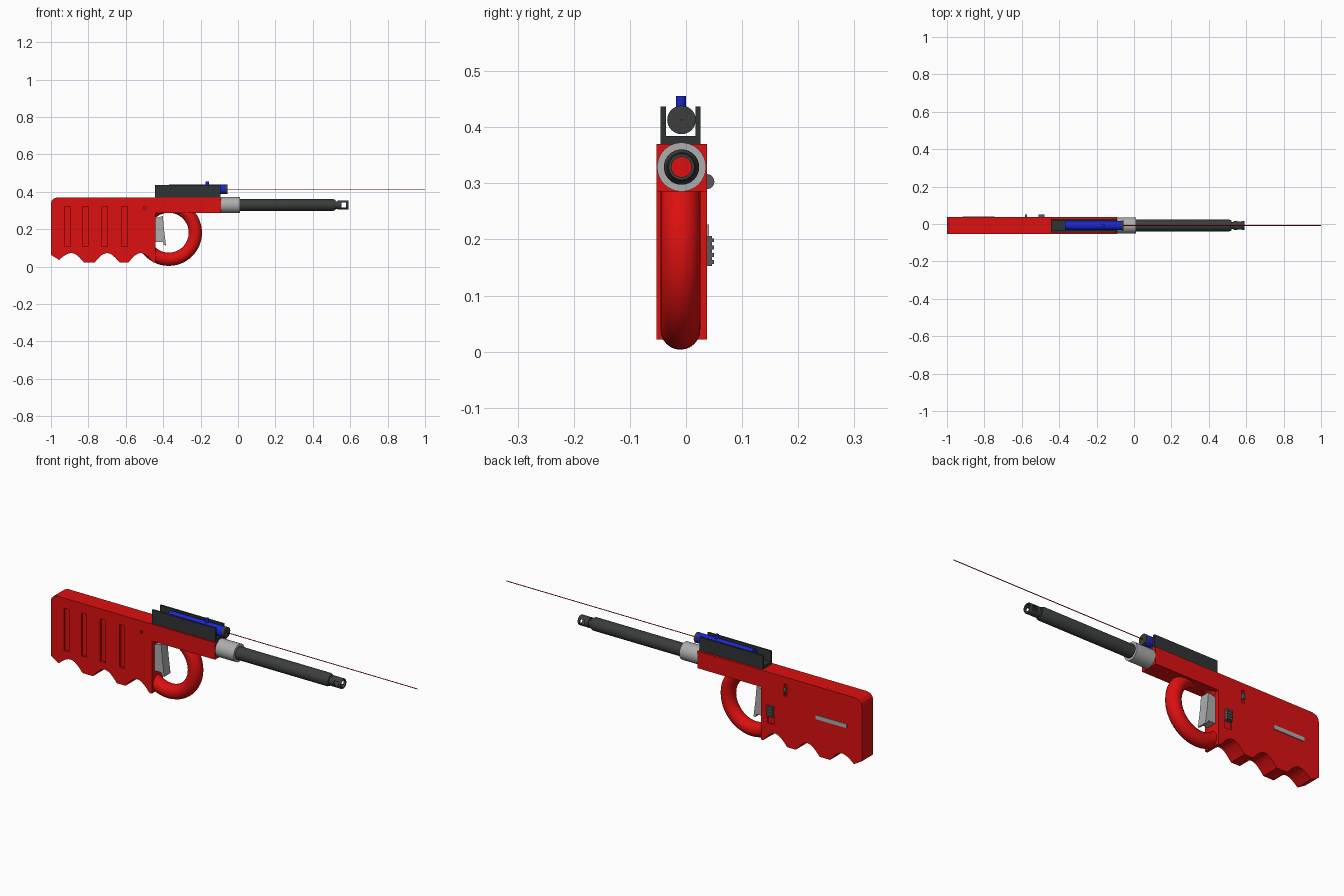
import bpy, bmesh, math
from mathutils import Vector, Matrix

if "Cube" in bpy.data.objects:
    bpy.data.objects.remove(bpy.data.objects["Cube"])

YC = -0.008           # mid plane of the body
Y0, Y1 = -0.053, 0.037


def mat(name, rgb):
    m = bpy.data.materials.new(name)
    m.diffuse_color = (*rgb, 1)
    m.use_nodes = True
    m.node_tree.nodes["Principled BSDF"].inputs["Base Color"].default_value = m.diffuse_color
    return m


RED = mat("red plastic", (0.72, 0.005, 0.005))
DARK = mat("dark grey", (0.045, 0.048, 0.048))
RAIL = mat("charcoal", (0.03, 0.034, 0.036))
STEEL = mat("light grey", (0.42, 0.42, 0.42))
BLUE = mat("blue", (0.01, 0.02, 0.62))
GREY = mat("mid grey", (0.1, 0.1, 0.1))


def finish(bm, name, material, smooth=False):
    bmesh.ops.recalc_face_normals(bm, faces=bm.faces)
    me = bpy.data.meshes.new(name)
    bm.to_mesh(me)
    bm.free()
    ob = bpy.data.objects.new(name, me)
    bpy.context.collection.objects.link(ob)
    me.materials.append(material)
    if smooth:
        bpy.ops.object.select_all(action='DESELECT')
        ob.select_set(True)
        bpy.context.view_layer.objects.active = ob
        bpy.ops.object.shade_smooth_by_angle(angle=math.radians(35))
    return ob


def box(name, material, x, y, z):
    bm = bmesh.new()
    bmesh.ops.create_cube(bm, size=1)
    for v in bm.verts:
        v.co = [lo + (c + 0.5) * (hi - lo) for c, (lo, hi) in zip(v.co, (x, y, z))]
    return finish(bm, name, material)


def extrude(name, material, pts, vec):
    bm = bmesh.new()
    f = bm.faces.new([bm.verts.new(p) for p in pts])
    r = bmesh.ops.extrude_face_region(bm, geom=[f])
    bmesh.ops.translate(bm, vec=vec, verts=[g for g in r['geom'] if isinstance(g, bmesh.types.BMVert)])
    return finish(bm, name, material)


def lathe(name, material, prof, z, y=YC, seg=32):
    """Closed (x, radius) loop spun round an x-parallel axis."""
    bm = bmesh.new()
    rings = [[bm.verts.new((px, y + r * math.cos(a), z + r * math.sin(a))) for px, r in prof]
             for a in (2 * math.pi * i / seg for i in range(seg))]
    n = len(prof)
    for i in range(seg):
        a, b = rings[i], rings[(i + 1) % seg]
        for j in range(n):
            k = (j + 1) % n
            bm.faces.new((a[j], a[k], b[k], b[j]))
    bmesh.ops.remove_doubles(bm, verts=bm.verts, dist=1e-6)
    return finish(bm, name, material, True)


def rod(name, material, x0, x1, r, z, seg=32):
    bm = bmesh.new()
    bmesh.ops.create_cone(bm, cap_ends=True, segments=seg, radius1=r, radius2=r, depth=x1 - x0,
                          matrix=Matrix.Translation(((x0 + x1) / 2, YC, z)) @ Matrix.Rotation(math.pi / 2, 4, 'Y'))
    return finish(bm, name, material, True)


def cut(ob, x, y, z):
    c = box("cutter", ob.data.materials[0], x, y, z)
    m = ob.modifiers.new("cut", 'BOOLEAN')
    m.operation, m.solver, m.object = 'DIFFERENCE', 'EXACT', c
    bpy.context.view_layer.objects.active = ob
    bpy.ops.object.modifier_apply(modifier=m.name)
    bpy.data.objects.remove(c)


# Body: grip with finger scallops plus receiver
side = [(-0.09, 0.37), (-0.965, 0.37), (-0.985, 0.364), (-0.996, 0.352), (-1, 0.335), (-1, 0.062)]
for cx in (-0.89, -0.70, -0.52):
    for i in range(13):
        t = i / 6 - 1
        base = 0.036 if cx < -0.8 and t < 0 else 0.022
        side.append((cx + 0.066 * t, base + (0.072 - base) * math.cos(math.pi / 2 * t)))
side += [(-0.44, 0.022), (-0.44, 0.285), (-0.09, 0.285)]
body = extrude("body", RED, [(x, Y0, z) for x, z in side], (0, Y1 - Y0, 0))
for cx in (-0.913, -0.817, -0.712, -0.605):                         # grip grooves
    cut(body, (cx - 0.014, cx + 0.014), (-0.1, Y0 + 0.01), (0.107, 0.32))
cut(body, (-0.513, -0.477), (Y1 - 0.008, 0.1), (0.115, 0.206))      # switch recess
cut(body, (-0.585, -0.569), (Y1 - 0.01, 0.1), (0.272, 0.335))       # wheel slit
cut(body, (-0.502, -0.492), (-0.1, Y0 + 0.01), (0.309, 0.321))      # pin hole

# Trigger guard ring
R, r = 0.142, 0.0355
bm = bmesh.new()
n, k = 48, 24
g = [[bm.verts.new((-0.37 + (R + r * math.cos(b)) * math.cos(a), YC - 0.002 + r * math.sin(b),
                    0.181 + (R + r * math.cos(b)) * math.sin(a)))
      for b in (2 * math.pi * j / k for j in range(k))] for a in (2 * math.pi * i / n for i in range(n))]
for i in range(n):
    for j in range(k):
        bm.faces.new((g[i][j], g[(i + 1) % n][j], g[(i + 1) % n][(j + 1) % k], g[i][(j + 1) % k]))
finish(bm, "trigger_guard", RED, True)

# Trigger
tp = [(-0.445, 0.258), (-0.402, 0.27), (-0.396, 0.2), (-0.385, 0.113), (-0.396, 0.115), (-0.402, 0.13), (-0.445, 0.13)]
extrude("trigger", STEEL, [(x, YC - 0.026, z) for x, z in tp], (0, 0.05, 0))

# Collar, hollow barrel and slotted tip
BZ = 0.329
lathe("collar", STEEL, [(-0.092, 0.03), (-0.092, 0.0437), (0.012, 0.0437), (0.012, 0.03)], BZ)
barrel = lathe("barrel", DARK, [(-0.088, 0.018), (-0.088, 0.0315), (0.51, 0.0315), (0.522, 0.026), (0.522, 0.02),
                                (0.532, 0.02), (0.532, 0.025), (0.585, 0.025), (0.59, 0.023), (0.59, 0.018)], BZ)
cut(barrel, (0.553, 0.577), (-0.1, 0.1), (BZ - 0.014, BZ + 0.014))

# Open-topped sight rail
u = [(-0.045, 0.437), (-0.045, 0.368), (0.026, 0.368), (0.026, 0.437),
     (0.0165, 0.437), (0.0165, 0.384), (-0.0355, 0.384), (-0.0355, 0.437)]
extrude("sight_rail", RAIL, [(-0.445, y, z) for y, z in u], (0.352, 0, 0))

# Sight tube, end cap, button and beam
SZ = 0.413
rod("sight_tube", BLUE, -0.37, -0.068, 0.025, SZ)
rod("sight_cap", DARK, -0.068, -0.055, 0.0255, SZ)
rod("sight_beam", RED, -0.056, 1.0, 0.002, SZ, 8)
bm = bmesh.new()
bmesh.ops.create_cone(bm, cap_ends=True, segments=20, radius1=0.009, radius2=0.009, depth=0.03,
                      matrix=Matrix.Translation((-0.165, YC - 0.001, 0.441)))
finish(bm, "sight_button", BLUE, True)

# Back side: ribbed switch, thumb wheel and clip bar
box("switch", GREY, (-0.511, -0.479), (Y1 - 0.008, 0.046), (0.153, 0.206))
for i in range(4):
    z = 0.156 + i * 0.013
    box("switch_rib", GREY, (-0.511, -0.479), (0.045, 0.05), (z, z + 0.007))
wheel = rod("thumb_wheel", GREY, -0.582, -0.572, 0.0135, 0.303, 24)
wheel.location.y = Y1 - YC
box("clip_bar", STEEL, (-0.917, -0.746), (Y1 - 0.002, Y1 + 0.004), (0.207, 0.227))
